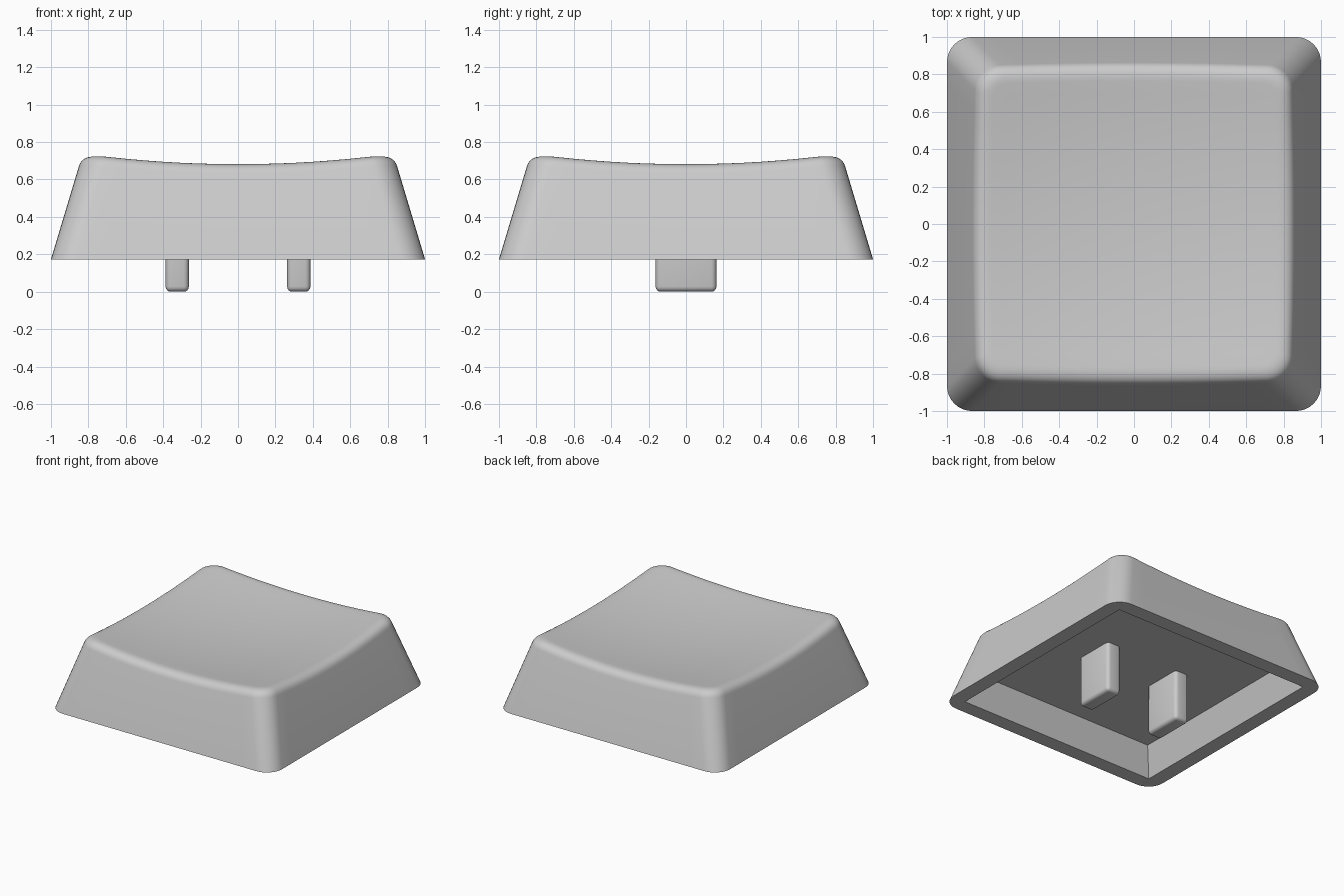
import bpy, bmesh, math
from mathutils import Vector

if "Cube" in bpy.data.objects:
    bpy.data.objects.remove(bpy.data.objects["Cube"])

BASE, CEILING = 0.173, 0.402      # heights of the rim and the inner ceiling
SLOPE, RADIUS = 0.30, 0.135       # wall lean and corner rounding
ARC, SIDE = 8, 14                 # segments per corner and per straight side

plastic = bpy.data.materials.new("grey_plastic")
plastic.diffuse_color = (0.6, 0.6, 0.6, 1)
plastic.use_nodes = True
plastic.node_tree.nodes["Principled BSDF"].inputs["Base Color"].default_value = plastic.diffuse_color


def ring(half, r):
    """Rounded square outline as a list of 2D points."""
    arcs = []
    for i in range(4):
        a0 = math.pi / 2 * i
        mid = a0 + math.pi / 4
        c = Vector((math.copysign(half - r, math.cos(mid)),
                    math.copysign(half - r, math.sin(mid))))
        arcs.append([c + r * Vector((math.cos(a0 + math.pi / 2 * j / ARC),
                                     math.sin(a0 + math.pi / 2 * j / ARC)))
                     for j in range(ARC + 1)])
    pts = []
    for i in range(4):
        a, b = arcs[i], arcs[(i + 1) % 4]
        pts += a + [a[-1].lerp(b[0], j / SIDE) for j in range(1, SIDE)]
    return pts


COUNT = len(ring(1, RADIUS))


def flat(half, r, z):
    return [Vector((p.x, p.y, z)) for p in ring(half, r)]


def dish(p):
    return 0.631 + 0.084 * (p.x ** 2 + p.y ** 2)


def wall(i, z):
    p = ring(1 - SLOPE * (z - BASE), RADIUS)[i]
    return Vector((p.x, p.y, z))


def on_dish(p):
    return Vector((p.x, p.y, dish(p)))


def finish(bm, name):
    bmesh.ops.recalc_face_normals(bm, faces=bm.faces)
    me = bpy.data.meshes.new(name)
    bm.to_mesh(me)
    bm.free()
    ob = bpy.data.objects.new(name, me)
    bpy.context.collection.objects.link(ob)
    me.materials.append(plastic)
    bpy.ops.object.select_all(action='DESELECT')
    ob.select_set(True)
    bpy.context.view_layer.objects.active = ob
    bpy.ops.object.shade_smooth_by_angle(angle=math.radians(35))
    return ob


# Cap shell: rounded rim-to-dish edge, worked out for each outline point
starts, edges, ends = [], [], []
for i in range(COUNT):
    z = 0.7
    for _ in range(6):
        z = dish(wall(i, z))
    starts.append(wall(i, z - 0.06))
    edges.append(wall(i, z))
    inner = ring(1 - SLOPE * (z - BASE) - 0.08, 0.07)[i]
    ends.append(on_dish(inner))

# Cavity walls run parallel to the outer walls
rings = [flat(0.88 - SLOPE * (CEILING - BASE), 0, CEILING),
         flat(0.88, 0, BASE), flat(1, RADIUS, BASE)]
for j in range(9):
    t = j / 8
    rings.append([a * (1 - t) ** 2 + b * 2 * t * (1 - t) + c * t * t
                  for a, b, c in zip(starts, edges, ends)])
for j in range(1, 12):
    rings.append([on_dish(p * (1 - j / 12)) for p in ends])

bm = bmesh.new()
loops = [[bm.verts.new(p) for p in pts] for pts in rings]
for a, b in zip(loops, loops[1:]):
    for i in range(COUNT):
        k = (i + 1) % COUNT
        bm.faces.new((a[i], a[k], b[k], b[i]))
bm.faces.new(loops[0])                              # inner ceiling
centre = bm.verts.new((0, 0, dish(Vector((0, 0)))))
for i in range(COUNT):
    bm.faces.new((loops[-1][i], loops[-1][(i + 1) % COUNT], centre))
bmesh.ops.remove_doubles(bm, verts=bm.verts, dist=1e-5)
finish(bm, "cap_shell")

# Two rounded stem prongs reaching up into the ceiling
for side, name in ((-1, "stem_left"), (1, "stem_right")):
    bm = bmesh.new()
    bmesh.ops.create_cube(bm, size=1)
    top = CEILING + 0.03
    for v in bm.verts:
        v.co = Vector((v.co.x * 0.125 + side * 0.325, v.co.y * 0.326,
                       (v.co.z + 0.5) * top))
    bmesh.ops.bevel(bm, geom=bm.edges[:], offset=0.028, segments=4,
                    profile=0.5, affect='EDGES')
    finish(bm, name)
